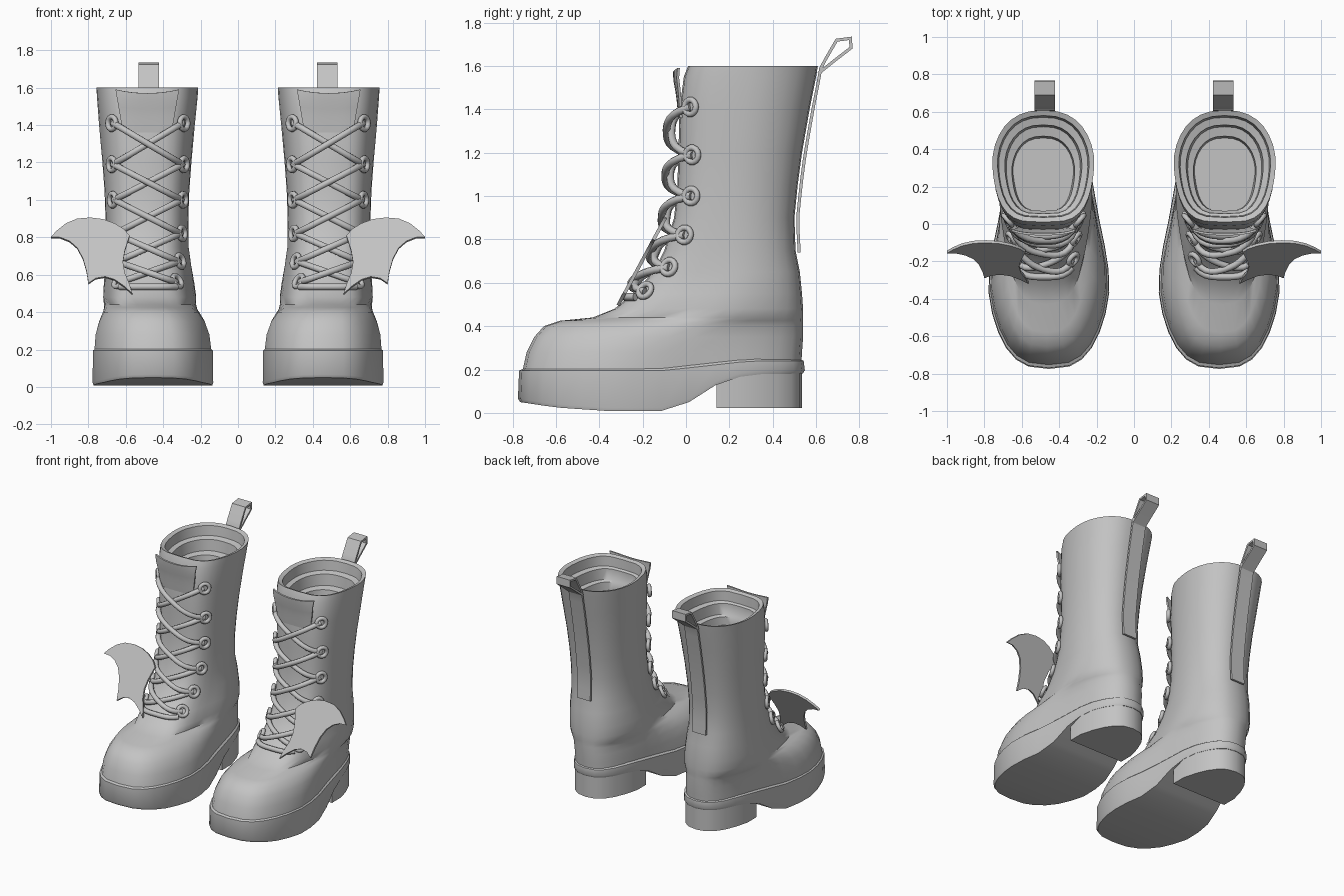
import bpy, bmesh, math
from mathutils import Vector

if "Cube" in bpy.data.objects:
    bpy.data.objects.remove(bpy.data.objects["Cube"])

N = 32
leather = bpy.data.materials.new("grey_leather")
leather.diffuse_color = (0.55, 0.55, 0.55, 1)
leather.use_nodes = True
leather.node_tree.nodes["Principled BSDF"].inputs["Base Color"].default_value = leather.diffuse_color


def finish(ob, angle=40):
    """Material, smoothing and the mirrored twin of a part."""
    ob.data.materials.clear()
    ob.data.materials.append(leather)
    bpy.ops.object.select_all(action='DESELECT')
    ob.select_set(True)
    bpy.context.view_layer.objects.active = ob
    bpy.ops.object.shade_smooth_by_angle(angle=math.radians(angle))
    ob.modifiers.new("pair", 'MIRROR').use_mirror_merge = False


def mesh_part(name, verts, faces, angle=40, thick=0):
    me = bpy.data.meshes.new(name)
    me.from_pydata(verts, [], faces)
    bm = bmesh.new()
    bm.from_mesh(me)
    bmesh.ops.recalc_face_normals(bm, faces=bm.faces)
    if thick:
        bmesh.ops.solidify(bm, geom=bm.faces[:], thickness=thick)
    bm.to_mesh(me)
    bm.free()
    ob = bpy.data.objects.new(name, me)
    bpy.context.collection.objects.link(ob)
    finish(ob, angle)


def tubes(name, paths, radius, cyclic=False):
    cu = bpy.data.curves.new(name, 'CURVE')
    cu.dimensions = '3D'
    cu.bevel_depth = radius
    cu.bevel_resolution = 2
    cu.use_fill_caps = True
    for path in paths:
        sp = cu.splines.new('POLY')
        sp.points.add(len(path) - 1)
        for p, co in zip(sp.points, path):
            p.co = (*co, 1)
        sp.use_cyclic_u = cyclic
    ob = bpy.data.objects.new(name, cu)
    bpy.context.collection.objects.link(ob)
    bpy.ops.object.select_all(action='DESELECT')
    ob.select_set(True)
    bpy.context.view_layer.objects.active = ob
    bpy.ops.object.convert(target='MESH')
    finish(bpy.context.object, 60)


def loft(rings):
    n = len(rings[0])
    verts = [v for r in rings for v in r]
    faces = [(k*n + i, k*n + (i+1) % n, (k+1)*n + (i+1) % n, (k+1)*n + i)
             for k in range(len(rings) - 1) for i in range(n)]
    return verts, faces


# Cross-section rows: height, front y, back y, front half width, back half width, centre x
ROWS = [(.19, -.755, .53, .335, .25, .455), (.28, -.735, .535, .325, .25, .457),
        (.35, -.70, .54, .30, .25, .46), (.40, -.655, .54, .265, .25, .465),
        (.425, -.58, .54, .23, .255, .468), (.44, -.43, .54, .22, .255, .47),
        (.48, -.33, .54, .235, .255, .472), (.55, -.245, .535, .22, .25, .475),
        (.65, -.15, .525, .22, .235, .48), (.75, -.10, .505, .215, .225, .485),
        (.90, -.055, .50, .22, .222, .487), (1.05, -.04, .515, .225, .228, .487),
        (1.2, -.035, .535, .235, .24, .487), (1.4, -.03, .57, .25, .26, .487),
        (1.55, -.01, .60, .265, .272, .485), (1.6, .01, .608, .268, .275, .485)]


def point(row, t):
    z, yf, yb, wf, wb, cx = row
    c, s = math.cos(t), math.sin(t)
    k = min(1, max(0, (c + .4) / .9))
    k = k * k * (3 - 2 * k)
    p = .8 + k * ((.7 if z < .46 else .55) - .8)
    x = cx + (wb + k * (wf - wb)) * math.copysign(abs(s) ** p, s)
    return Vector((x, (yf + yb) / 2 - (yb - yf) / 2 * c, z))


def ring(row):
    return [point(row, 2 * math.pi * i / N) for i in range(N)]


def row_at(z):
    for a, b in zip(ROWS, ROWS[1:]):
        if z <= b[0]:
            f = (z - a[0]) / (b[0] - a[0])
            return tuple(u + f * (v - u) for u, v in zip(a, b))
    return ROWS[-1]


def front_y(dx, z):
    """Front surface y at a sideways offset from the shaft centre."""
    row, lo, hi = row_at(z), 0, math.pi / 2
    for _ in range(24):
        m = (lo + hi) / 2
        if point(row, m).x - row[5] < abs(dx):
            lo = m
        else:
            hi = m
    return point(row, lo).y


# Boot upper with stepped lining and insole
lining = [(1.59, .035, .58, .24, .248, .485), (1.52, .04, .57, .235, .24, .485),
          (1.51, .055, .53, .20, .21, .485), (1.43, .06, .52, .195, .20, .485),
          (1.42, .07, .47, .165, .17, .485), (1.36, .07, .46, .155, .165, .485)]
verts, faces = loft([ring(r) for r in ROWS + lining])
faces.append(tuple(range(len(verts) - N, len(verts))))
mesh_part("boot_upper", verts, faces, 50)

# Sole with arched underside
ARCH = [(-.8, .055), (-.6, .025), (-.35, .008), (-.12, .008), (-.03, .025), (.05, .07),
        (.13, .125), (.2, .155), (.3, .178), (.6, .182)]


def arch(y):
    for (a, za), (b, zb) in zip(ARCH, ARCH[1:]):
        if y <= b:
            return za + (zb - za) * max(0, y - a) / (b - a)
    return ARCH[-1][1]


def sole_ring(scale, height):
    out = []
    for v in ring((.1, -.775, .548, .345, .265, .455)):
        x, y = .455 + (v.x - .455) * scale, -.11 + (v.y + .11) * scale
        out.append(Vector((x, y, height(y))))
    return out


def sole_top(y):
    return .195 + .045 * min(1, max(0, (y + .1) / .4))


verts, faces = loft([sole_ring(.985, arch), sole_ring(1, lambda y: arch(y) + .015),
                     sole_ring(.992, sole_top), sole_ring(.95, lambda y: sole_top(y) + .012)])
faces += [(i, i + 1, N - i - 1, (N - i) % N) for i in range(1, N // 2 - 1)]
faces += [(0, 1, N - 1), (N // 2, N // 2 + 1, N // 2 - 1)]
mesh_part("sole", verts, faces)

# Heel block, flat at the front
curve = [v for v in sole_ring(.98, lambda y: 0) if v.y > .16]
edge = [Vector((curve[0].x, .14, 0))] + curve + [Vector((curve[-1].x, .14, 0))]
n = len(edge)
verts, faces = loft([[Vector((v.x, v.y, z)) for v in edge] for z in (.022, .2)])
mesh_part("heel", verts, faces + [tuple(range(n)), tuple(range(n, 2 * n))])

# Tongue flaring forward above the lacing
verts, cols, rows = [], 9, 6
for j in range(rows):
    for i in range(cols):
        u, f = i / (cols - 1) * 2 - 1, j / (rows - 1)
        z = 1.36 + f * (.21 + .02 * u * u)
        dx = u * (.13 + .04 * f)
        verts.append((.485 + dx, front_y(dx * .8, z) - .004 - .055 * f ** 1.4, z))
faces = [(j*cols + i, j*cols + i + 1, (j+1)*cols + i + 1, (j+1)*cols + i)
         for j in range(rows - 1) for i in range(cols - 1)]
mesh_part("tongue", verts, faces, 40, .012)

# Eyelets and crossed laces
HOLES = [(1.41, .185), (1.19, .185), (1.0, .18), (.82, .175), (.67, .165), (.56, .15)]
eyelets = []
for z, d in HOLES:
    for s in (-1, 1):
        e = .01
        nx = (front_y(d + e, z) - front_y(d - e, z)) / (2 * e) * s
        nz = (front_y(d, z + e) - front_y(d, z - e)) / (2 * e)
        normal = Vector((nx, -1, nz)).normalized()
        side = normal.cross(Vector((0, 0, 1))).normalized()
        up = side.cross(normal)
        c = Vector((.482 + s * d, front_y(d, z), z)) + normal * .01
        eyelets.append([c + .034 * (side * math.cos(a) + up * math.sin(a))
                        for a in [2 * math.pi * k / 14 for k in range(14)]])
tubes("eyelets", eyelets, .014, True)

laces = []
for (z0, d0), (z1, d1) in zip(HOLES, HOLES[1:]):
    for s in (-1, 1):
        path = []
        for k in range(13):
            f = k / 12
            x, z = s * (d0 - f * (d0 + d1)), z0 + f * (z1 - z0)
            lift = (.04 + .012 * s) * math.sin(math.pi * f) ** .6
            path.append((.482 + x, front_y(x, z) - .006 - lift, z))
        laces.append(path)
# Lowest straight lace
laces.append([(.48 + x, front_y(x, .535) - .02, .535) for x in [-.15 + .025 * k for k in range(13)]])
tubes("laces", laces, .018)

# Back strap with pull loop
path = [(point(row_at(z), math.pi).y + .008, z) for z in [.74 + .085 * k for k in range(11)]]
path += [(.635, 1.63), (.69, 1.725), (.765, 1.735), (.768, 1.68), (.69, 1.62), (.615, 1.56)]
verts = [(.477 + s * .055, y, z) for y, z in path for s in (-1, 1)]
faces = [(2*i, 2*i + 1, 2*i + 3, 2*i + 2) for i in range(len(path) - 1)]
mesh_part("pull_strap", verts, faces, 35, .014)

# Bat wing leaning back beside the lacing
outline = [(.58, .81), (.61, .845), (.66, .875), (.72, .897), (.79, .906), (.86, .9), (.92, .875),
           (.97, .835), (1.0, .802), (.95, .80), (.90, .78), (.86, .745), (.83, .69), (.81, .62),
           (.80, .555), (.76, .582), (.71, .59), (.66, .575), (.61, .54), (.565, .50),
           (.58, .55), (.605, .61), (.615, .67), (.605, .73)]
verts = [(x, -.32 + (z - .5) * .54, z) for x, z in outline]
mesh_part("wing", verts, [tuple(range(len(verts)))], 40, .016)
